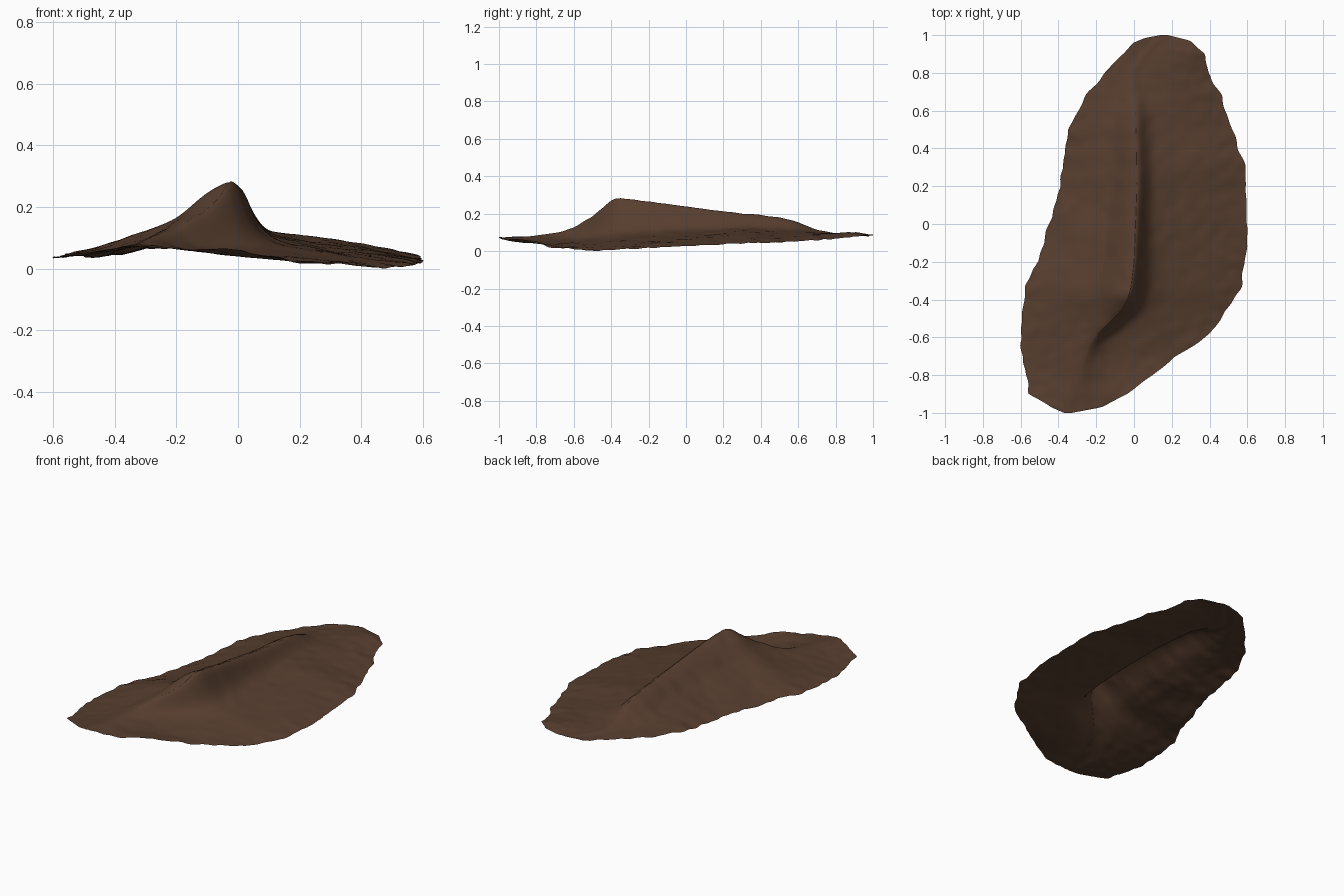
import bpy
import bmesh
import math
from mathutils import Vector, noise

cube = bpy.data.objects.get("Cube")
if cube:
    bpy.data.objects.remove(cube, do_unlink=True)

# Profiles running front to back: (y, value)
LEFT_EDGE = [(-1, -.37), (-.97, -.44), (-.9, -.55), (-.63, -.605), (-.33, -.575),
             (-.2, -.51), (0, -.45), (.2, -.39), (.5, -.35), (.7, -.24),
             (.85, -.11), (.96, 0), (.985, .06), (1, .14)]
RIGHT_EDGE = [(-1, -.33), (-.97, -.17), (-.9, -.04), (-.8, .1), (-.7, .22),
              (-.63, .34), (-.55, .43), (-.35, .56), (-.12, .6), (.3, .59),
              (.5, .52), (.7, .45), (.8, .395), (.9, .37), (.97, .3), (1, .18)]
CREST_X = [(-1, -.35), (-.62, -.23), (-.55, -.16), (-.45, -.06), (-.36, -.02),
           (-.2, 0), (.2, .015), (.5, .01), (.8, 0), (.9, .06), (1, .16)]
CREST_Z = [(-1, .075), (-.8, .085), (-.7, .1), (-.6, .13), (-.5, .19), (-.4, .275),
           (-.36, .288), (-.2, .27), (0, .243), (.2, .215), (.4, .198), (.6, .16),
           (.7, .12), (.8, .1), (1, .09)]
FOOT_Z = [(-1, .075), (-.6, .07), (-.4, .085), (0, .105), (.3, .115), (.8, .095), (1, .09)]
LEFT_RIM_Z = [(-1, .072), (-.9, .055), (-.75, .04), (-.35, .04), (0, .042),
              (.4, .052), (.8, .075), (1, .09)]
RIGHT_RIM_Z = [(-1, .075), (-.87, .058), (-.7, .022), (-.5, .008), (-.3, .015),
               (0, .033), (.3, .045), (.7, .06), (1, .09)]
# Left slope: share of the way to the rim, share of the height kept
LEFT_SLOPE = [(0, 1), (.06, .96), (.15, .83), (.32, .52), (.5, .34), (.7, .2), (1, 0)]

ROWS, HALF = 130, 40


def along(table, t):
    """Linear lookup in a profile."""
    for (a, va), (b, vb) in zip(table, table[1:]):
        if t <= b:
            return va + (vb - va) * (t - a) / (b - a)
    return table[-1][1]


def soft(table, t, reach=.03):
    """Profile lookup with its corners rounded off."""
    low, high = table[0][0], table[-1][0]
    steps = [max(low, min(high, t + reach * k)) for k in (-1, -.5, 0, .5, 1)]
    return sum(along(table, s) for s in steps) / len(steps)


def ripple(x, y, scale, seed):
    return noise.noise(Vector((x * scale, y * scale, seed)))


def surface_point(y, u):
    """u runs from -1 at the left rim through 0 on the crest to 1 at the right rim."""
    crest = soft(CREST_X, y)
    top = soft(CREST_Z, y, .02)
    fade = min(1, (1 - abs(y)) * 12)
    share = abs(u) ** 1.7
    if u < 0:
        edge = along(LEFT_EDGE, y) + fade * .014 * ripple(0, y, 14, 3)
        rim = soft(LEFT_RIM_Z, y)
        z = rim + (top - rim) * soft(LEFT_SLOPE, share)
    else:
        edge = along(RIGHT_EDGE, y) + fade * .014 * ripple(0, y, 14, 8)
        rim, foot = soft(RIGHT_RIM_Z, y), soft(FOOT_Z, y)
        reach = abs(edge - crest) * share
        base = foot + (rim - foot) * share
        base += .018 * math.sin(math.pi * share) * max(0, min(1, y + .6)) * fade
        steep = 1 / (1 + (reach / .055) ** 2.5)
        z = base + (top - base) * steep * (1 - share)
    x = crest + (edge - crest) * share
    # Broad lumps, fine grain and a crinkled rim
    z += .008 * ripple(x, y, 5, 1) + .004 * ripple(x, y, 15, 5)
    z += .007 * share ** 4 * ripple(x, y, 18, 9)
    return x, y, max(z, 0)


# Ridged sheet of ground
bm = bmesh.new()
grid = []
for i in range(ROWS + 1):
    t = 2 * i / ROWS - 1
    y = .5 * t + .5 * math.sin(t * math.pi / 2)
    grid.append([bm.verts.new(surface_point(y, j / HALF)) for j in range(-HALF, HALF + 1)])
for row, following in zip(grid, grid[1:]):
    for j in range(2 * HALF):
        bm.faces.new((row[j], row[j + 1], following[j + 1], following[j]))
lowest = min(v.co.z for v in bm.verts)
bmesh.ops.translate(bm, verts=bm.verts, vec=(0, 0, -lowest))

mesh = bpy.data.meshes.new("ridged_ground")
bm.to_mesh(mesh)
bm.free()
ground = bpy.data.objects.new("ridged_ground", mesh)
bpy.context.collection.objects.link(ground)

# Brown earth
earth = bpy.data.materials.new("brown_earth")
earth.use_nodes = True
colour = (.095, .048, .028, 1)
earth.diffuse_color = colour
shader = earth.node_tree.nodes["Principled BSDF"]
shader.inputs["Base Color"].default_value = colour
shader.inputs["Roughness"].default_value = .9
mesh.materials.append(earth)

for polygon in mesh.polygons:
    polygon.use_smooth = True
